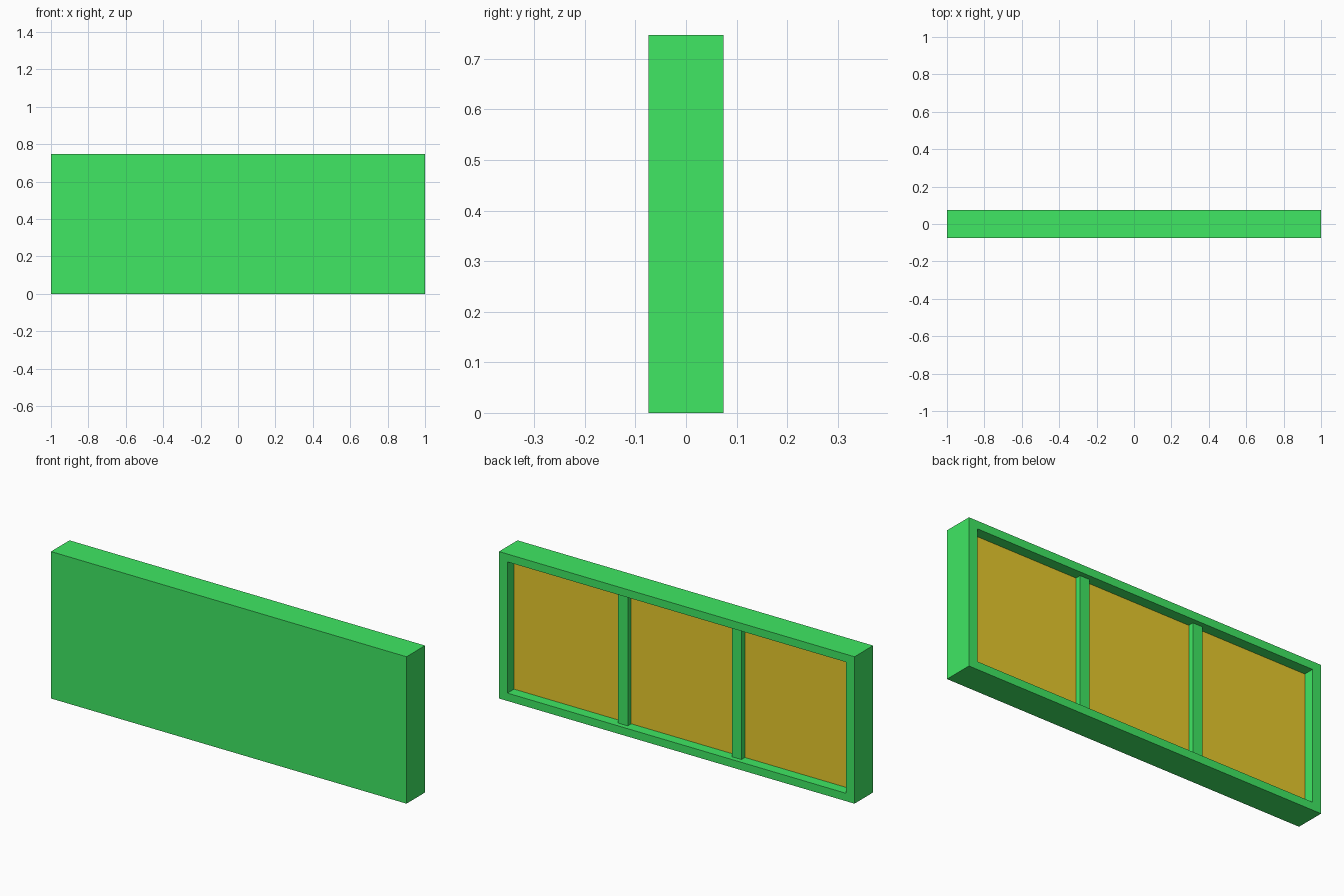
import bpy
import bmesh
from mathutils import Vector

LENGTH, DEPTH, HEIGHT = 2.0, 0.149, 0.747
RIM, SIDE_RIM = 0.04, 0.048   # border above and below, and at the ends
RECESS = 0.053                # depth of the recess
BAR_WIDTH, BAR_DROP, BAR_X = 0.054, 0.025, 0.32

if "Cube" in bpy.data.objects:
    bpy.data.objects.remove(bpy.data.objects["Cube"])


def make_material(name, rgb):
    mat = bpy.data.materials.new(name)
    mat.use_nodes = True
    mat.diffuse_color = (*rgb, 1)
    mat.node_tree.nodes["Principled BSDF"].inputs["Base Color"].default_value = (*rgb, 1)
    return mat


green = make_material("green", (0.05, 0.8, 0.125))
tan = make_material("tan", (0.8, 0.59, 0.025))


def box_mesh(size, centre):
    bm = bmesh.new()
    bmesh.ops.create_cube(bm, size=1)
    bmesh.ops.scale(bm, vec=size, verts=bm.verts)
    bmesh.ops.translate(bm, vec=centre, verts=bm.verts)
    return bm


def add_object(name, bm, materials):
    mesh = bpy.data.meshes.new(name)
    bm.to_mesh(mesh)
    bm.free()
    for mat in materials:
        mesh.materials.append(mat)
    obj = bpy.data.objects.new(name, mesh)
    bpy.context.collection.objects.link(obj)
    return obj


# Main board with a recessed tan panel at the back
bm = box_mesh((LENGTH, DEPTH, HEIGHT), (0, 0, HEIGHT / 2))
bm.normal_update()
back = max(bm.faces, key=lambda f: f.normal.y)
bmesh.ops.inset_region(bm, faces=[back], thickness=RIM, use_even_offset=True)
for v in back.verts:
    v.co.x = (LENGTH / 2 - SIDE_RIM) * (1 if v.co.x > 0 else -1)
panel = bmesh.ops.extrude_discrete_faces(bm, faces=[back])["faces"][0]
bmesh.ops.translate(bm, vec=Vector((0, -RECESS, 0)), verts=panel.verts)
panel.material_index = 1
bmesh.ops.recalc_face_normals(bm, faces=bm.faces)
add_object("board", bm, [green, tan])

# Two upright bars dividing the recess into thirds
bar_depth = RECESS - BAR_DROP
bar_y = DEPTH / 2 - RECESS + bar_depth / 2
for side, x in (("left", BAR_X), ("right", -BAR_X)):
    bar = box_mesh((BAR_WIDTH, bar_depth, HEIGHT - 2 * RIM), (x, bar_y, HEIGHT / 2))
    add_object(side + "_bar", bar, [green])
